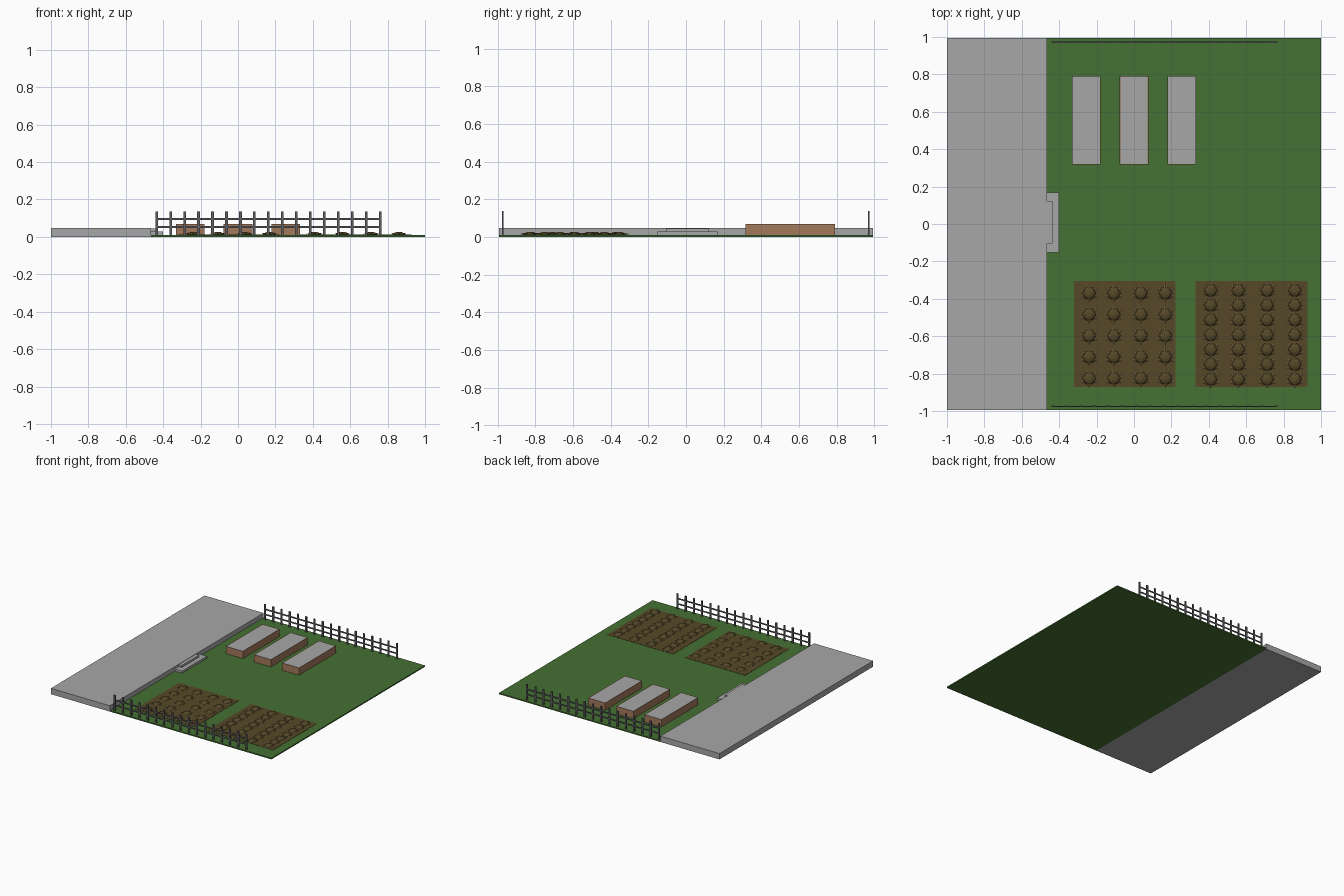
import bpy, bmesh, math
from mathutils import Matrix

if "Cube" in bpy.data.objects:
    bpy.data.objects.remove(bpy.data.objects["Cube"])


def material(name, rgb):
    m = bpy.data.materials.new(name)
    m.diffuse_color = (*rgb, 1)
    m.use_nodes = True
    m.node_tree.nodes["Principled BSDF"].inputs["Base Color"].default_value = m.diffuse_color
    return m


CONCRETE = material("concrete grey", (0.39, 0.39, 0.39))
GRASS = material("grass green", (0.06, 0.165, 0.033))
SOIL = material("soil brown", (0.092, 0.066, 0.021))
LEAF = material("dry leaf brown", (0.15, 0.098, 0.04))
WOOD = material("planter brown", (0.37, 0.19, 0.105))
METAL = material("fence grey", (0.115, 0.11, 0.125))


def finish(name, bm, *mats):
    me = bpy.data.meshes.new(name)
    bm.to_mesh(me)
    bm.free()
    for m in mats:
        me.materials.append(m)
    ob = bpy.data.objects.new(name, me)
    bpy.context.collection.objects.link(ob)
    return ob


def add_box(bm, x0, x1, y0, y1, z0, z1):
    mat = Matrix.Translation(((x0 + x1) / 2, (y0 + y1) / 2, (z0 + z1) / 2)) \
        @ Matrix.Diagonal((x1 - x0, y1 - y0, z1 - z0, 1))
    bmesh.ops.create_cube(bm, size=1, matrix=mat)


def box(name, mat, *bounds):
    bm = bmesh.new()
    add_box(bm, *bounds)
    return finish(name, bm, mat)


# ground slabs
box("terrace", CONCRETE, -1, -0.465, -0.995, 0.995, 0, 0.048)
box("lawn", GRASS, -0.465, 1, -0.995, 0.995, 0, 0.01)

# two stacked steps down from the terrace
box("lower_step", CONCRETE, -0.465, -0.4, -0.152, 0.168, 0.01, 0.028)
box("upper_step", CONCRETE, -0.465, -0.437, -0.105, 0.122, 0.028, 0.045)

# raised planters: brown box with a grey top inside a thin rim
for i, x in enumerate((-0.255, 0, 0.255)):
    bm = bmesh.new()
    add_box(bm, x - 0.077, x + 0.077, 0.317, 0.792, 0.01, 0.07)
    bm.faces.ensure_lookup_table()
    top = max(bm.faces, key=lambda f: f.calc_center_median().z)
    bmesh.ops.inset_region(bm, faces=[top], thickness=0.006, depth=-0.002)
    top.material_index = 1
    finish(f"planter_{i + 1}", bm, WOOD, CONCRETE)


def add_plant(bm, x, y, z, r):
    # low eight-sided mound
    rings = []
    for k, h in ((1, 0), (0.75, 0.009), (0.35, 0.014)):
        rings.append([bm.verts.new((x + r * k * math.cos(a), y + r * k * math.sin(a), z + h))
                      for a in (math.tau * j / 8 for j in range(8))])
    for lo, hi in zip(rings, rings[1:]):
        for j in range(8):
            bm.faces.new((lo[j], lo[(j + 1) % 8], hi[(j + 1) % 8], hi[j]))
    bm.faces.new(rings[-1])
    # pointed leaves lying around the mound
    for j in range(6):
        a = math.tau * (j + 0.5) / 6

        def pt(d, s, h):
            return bm.verts.new((x + d * math.cos(a) - s * math.sin(a),
                                 y + d * math.sin(a) + s * math.cos(a), z + h))
        base, tip = pt(r * 0.7, 0, 0.010), pt(r * 1.4, 0, 0.002)
        left, right = pt(r * 1.05, r * 0.28, 0.004), pt(r * 1.05, -r * 0.28, 0.004)
        ridge = pt(r * 1.05, 0, 0.008)
        for tri in ((base, ridge, left), (ridge, tip, left),
                    (base, right, ridge), (right, tip, ridge)):
            bm.faces.new(tri).material_index = 1


# planting beds with rows of plants
beds = (
    ("left", -0.322, 0.222, (-0.24, -0.108, 0.037, 0.168), 5, -0.37, -0.825),
    ("right", 0.33, 0.928, (0.41, 0.558, 0.712, 0.86), 7, -0.355, -0.83),
)
for name, x0, x1, xs, rows, ya, yb in beds:
    box(name + "_soil_bed", SOIL, x0, x1, -0.872, -0.305, 0.005, 0.012)
    bm = bmesh.new()
    for x in xs:
        for j in range(rows):
            add_plant(bm, x, ya + (yb - ya) * j / (rows - 1), 0.012, 0.036)
    finish(name + "_plants", bm, SOIL, LEAF)

# fences on both sides: posts and two rails
for name, y in (("front", -0.975), ("back", 0.972)):
    bm = bmesh.new()
    for i in range(17):
        x = -0.435 + i * 0.0747
        add_box(bm, x - 0.007, x + 0.007, y - 0.004, y + 0.004, 0.005, 0.137)
    for z in (0.053, 0.096):
        add_box(bm, -0.435, 0.76, y - 0.003, y + 0.003, z - 0.005, z + 0.005)
    finish(name + "_fence", bm, METAL)
